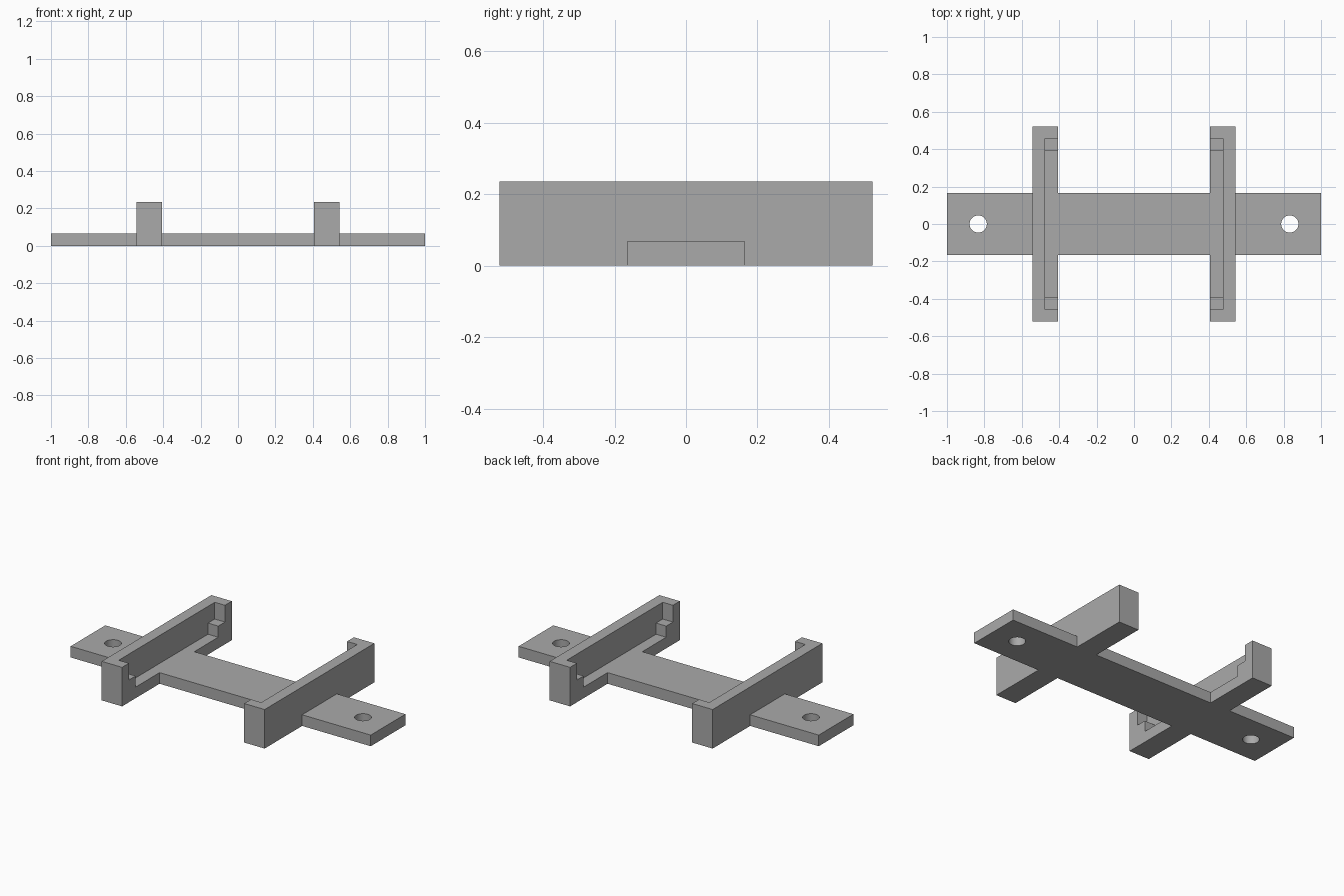
import bpy
import math

if "Cube" in bpy.data.objects:
    bpy.data.objects.remove(bpy.data.objects["Cube"], do_unlink=True)

GREY = 0.4
BASE_TOP, LEDGE, TOP = 0.067, 0.134, 0.235   # levels
INNER, GROOVE, OUTER = 0.407, 0.475, 0.543   # bracket x positions

grey = bpy.data.materials.new("plain grey")
grey.use_nodes = True
grey.diffuse_color = (GREY, GREY, GREY, 1)
grey.node_tree.nodes["Principled BSDF"].inputs["Base Color"].default_value = (GREY, GREY, GREY, 1)


def box(name, x0, x1, half_y, z0, z1):
    bpy.ops.mesh.primitive_cube_add(size=1, location=((x0 + x1) / 2, 0, (z0 + z1) / 2))
    ob = bpy.context.object
    ob.name = name
    ob.scale = (x1 - x0, 2 * half_y, z1 - z0)
    bpy.ops.object.transform_apply(location=True, rotation=True, scale=True)
    ob.data.materials.append(grey)
    return ob


def combine(target, other, operation):
    mod = target.modifiers.new("combine", 'BOOLEAN')
    mod.operation, mod.object, mod.solver = operation, other, 'EXACT'
    bpy.context.view_layer.objects.active = target
    bpy.ops.object.modifier_apply(modifier=mod.name)
    bpy.data.objects.remove(other, do_unlink=True)


# Long mounting strip
body = box("mounting_bracket", -1, 1, 0.165, 0, BASE_TOP)

for side in (-1, 1):
    # Upright holder with a stepped pocket on its inner side
    xs = sorted((side * INNER, side * OUTER))
    holder = box("holder", *xs, 0.522, 0, TOP)
    pocket = sorted((side * (INNER - 0.1), side * GROOVE))
    combine(holder, box("lower_pocket", *pocket, 0.393, BASE_TOP, TOP + 0.1), 'DIFFERENCE')
    combine(holder, box("upper_pocket", *pocket, 0.457, LEDGE, TOP + 0.1), 'DIFFERENCE')
    combine(body, holder, 'UNION')

    # Screw hole near the end of the strip
    bpy.ops.mesh.primitive_cylinder_add(vertices=48, radius=0.046, depth=0.4,
                                        location=(side * 0.833, 0, 0))
    hole = bpy.context.object
    hole.data.materials.append(grey)
    combine(body, hole, 'DIFFERENCE')

# Smooth hole walls, crisp edges
bpy.ops.object.select_all(action='DESELECT')
body.select_set(True)
bpy.context.view_layer.objects.active = body
bpy.ops.object.shade_smooth_by_angle(angle=math.radians(30))
